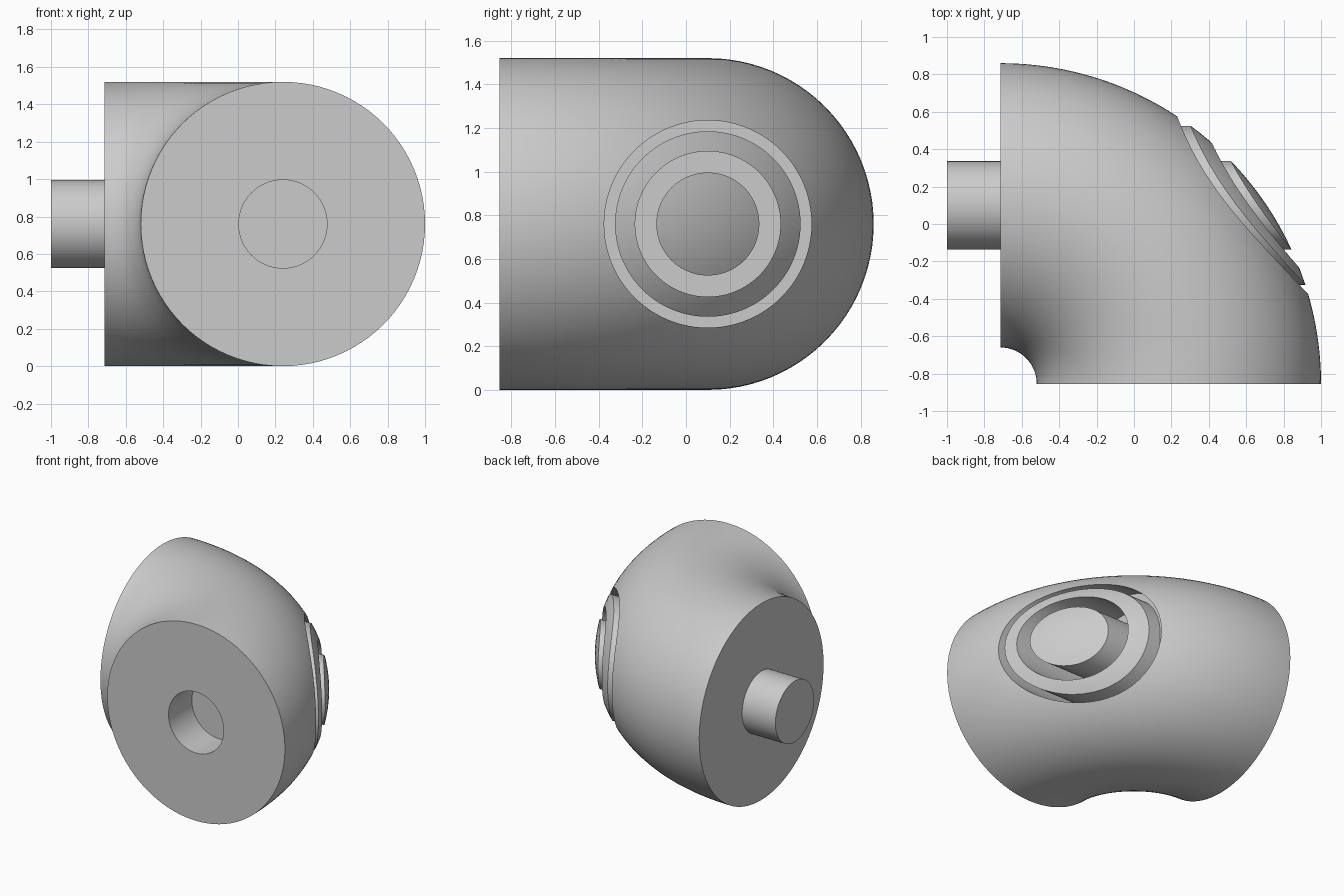
import bpy, bmesh
from math import radians, tau
from mathutils import Matrix, Vector

if "Cube" in bpy.data.objects:
    bpy.data.objects.remove(bpy.data.objects["Cube"], do_unlink=True)

TUBE = 0.76                               # pipe radius
BEND = 0.955                              # bend radius
PIVOT = Vector((-0.715, -0.855, TUBE))    # centre of the bend
PEG, PEG_LENGTH = 0.236, 0.285
FLOOR = 0.2                               # x of the groove floors

grey = bpy.data.materials.new("light grey")
grey.use_nodes = True
colour = (0.6, 0.6, 0.6, 1)
grey.diffuse_color = colour
grey.node_tree.nodes["Principled BSDF"].inputs["Base Color"].default_value = colour


def make_object(name, bm):
    bmesh.ops.recalc_face_normals(bm, faces=bm.faces)
    mesh = bpy.data.meshes.new(name)
    bm.to_mesh(mesh)
    bm.free()
    mesh.materials.append(grey)
    obj = bpy.data.objects.new(name, mesh)
    bpy.context.collection.objects.link(obj)
    return obj


def cylinder(name, radius, start, end, segments=64):
    """Solid cylinder between two points."""
    start, end = Vector(start), Vector(end)
    axis = end - start
    turn = axis.to_track_quat('Z', 'Y').to_matrix().to_4x4()
    bm = bmesh.new()
    bmesh.ops.create_cone(bm, cap_ends=True, segments=segments, radius1=radius,
                          radius2=radius, depth=axis.length,
                          matrix=Matrix.Translation((start + end) / 2) @ turn)
    return make_object(name, bm)


def ring(name, inner, outer, x0, x1, centre):
    """Square-section ring around a line along x."""
    bm = bmesh.new()
    corners = [(x0, inner), (x1, inner), (x1, outer), (x0, outer)]
    verts = [bm.verts.new((x, centre.y + r, centre.z)) for x, r in corners]
    edges = [bm.edges.new((verts[i], verts[i - 1])) for i in range(4)]
    bmesh.ops.spin(bm, geom=verts + edges, cent=centre, axis=(1, 0, 0),
                   angle=tau, steps=96)
    bmesh.ops.remove_doubles(bm, verts=bm.verts, dist=0.0001)
    return make_object(name, bm)


def cut(target, cutter):
    cutter.hide_render = True
    mod = target.modifiers.new("cut", 'BOOLEAN')
    mod.operation, mod.solver, mod.object = 'DIFFERENCE', 'EXACT', cutter
    bpy.context.view_layer.objects.active = target
    bpy.ops.object.modifier_apply(modifier=mod.name)
    bpy.data.objects.remove(cutter, do_unlink=True)


def smooth(obj):
    bpy.ops.object.select_all(action='DESELECT')
    obj.select_set(True)
    bpy.context.view_layer.objects.active = obj
    bpy.ops.object.shade_smooth_by_angle(angle=radians(30))


# Elbow: a disc swept through a quarter turn, capped at both ends
front_centre = PIVOT + Vector((BEND, 0, 0))
side_centre = PIVOT + Vector((0, BEND, 0))
bm = bmesh.new()
disc = bmesh.ops.create_circle(
    bm, cap_ends=False, segments=96, radius=TUBE,
    matrix=Matrix.Translation(front_centre) @ Matrix.Rotation(radians(90), 4, 'X'))
start_verts = disc["verts"]
swept = bmesh.ops.spin(bm, geom=start_verts + bm.edges[:], cent=PIVOT,
                       axis=(0, 0, 1), angle=radians(90), steps=40)
bmesh.ops.holes_fill(bm, edges=[e for e in bm.edges if e.is_boundary], sides=0)
elbow = make_object("elbow", bm)

# Socket in the front end
cut(elbow, cylinder("socket_cutter", PEG, front_centre - Vector((0, 0.1, 0)),
                    front_centre + Vector((0, PEG_LENGTH, 0))))

# Two concentric grooves sunk along x into the outer bend
for inner, outer in [(PEG, 0.333), (0.425, 0.475)]:
    cut(elbow, ring("groove_cutter", inner, outer, FLOOR, 1.2, side_centre))
smooth(elbow)

# Peg on the side end
peg = cylinder("peg", PEG, side_centre + Vector((0.01, 0, 0)),
               side_centre - Vector((PEG_LENGTH, 0, 0)))
smooth(peg)
